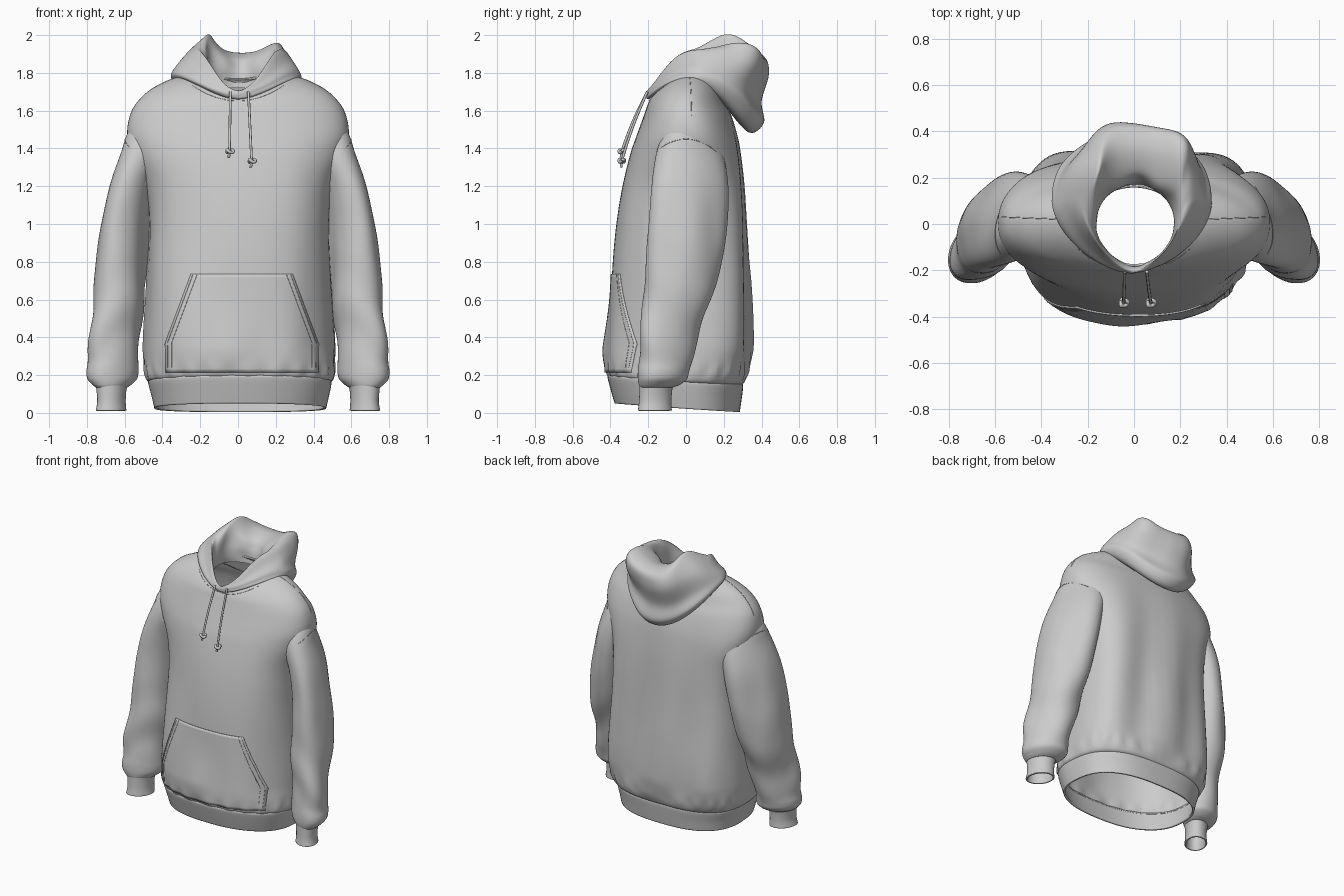
import bpy, bmesh
from math import sin, cos, pi, exp
from mathutils import Vector, noise
from mathutils.bvhtree import BVHTree

if "Cube" in bpy.data.objects:
    bpy.data.objects.remove(bpy.data.objects["Cube"])


def spow(v, e):
    return (1 if v >= 0 else -1) * abs(v) ** e


def finish(name, bm, thick=0, mirror=False):
    me = bpy.data.meshes.new(name)
    bm.to_mesh(me)
    bm.free()
    for p in me.polygons:
        p.use_smooth = True
    ob = bpy.data.objects.new(name, me)
    bpy.context.collection.objects.link(ob)
    if thick:
        m = ob.modifiers.new("Thickness", 'SOLIDIFY')
        m.thickness, m.offset = thick, -1
    if mirror:
        ob.modifiers.new("Mirror", 'MIRROR').use_mirror_merge = False
    return ob


def smooth_rings(rings, k):
    """Catmull-Rom interpolation of ring parameters; yields (index, ring)."""
    n = len(rings)
    for i in range(n - 1):
        quad = [rings[max(0, min(n - 1, i + d))] for d in (-1, 0, 1, 2)]
        for s in range(k + (i == n - 2)):
            t = s / k
            yield i + t, [0.5 * (2 * b + (c - a) * t + (2 * a - 5 * b + 4 * c - d) * t * t
                                 + (3 * b - a - 3 * c + d) * t ** 3) for a, b, c, d in zip(*quad)]


def loft(name, rings, k=6, seg=96, front_n=None, fold=None, shear=0, thick=0.01,
         mirror=False, cut=None):
    """Ring = centre x, half width, front y, back y, z front / side / back, roundness."""
    bm = bmesh.new()
    rows = []
    for i, (cx, hw, yf, yb, zf, zs, zb, n) in smooth_rings(rings, k):
        row = []
        for j in range(seg):
            a = 2 * pi * j / seg
            if a > pi:
                a -= 2 * pi
            e = 2 / (front_n if front_n and cos(a) < 0 else n)
            c = spow(cos(a), e)
            v = Vector((cx + hw * spow(sin(a), e) - shear * (yb - yf) / 2 * c,
                        (yf + yb) / 2 + (yb - yf) / 2 * c,
                        zs + (zb - zf) / 2 * c + ((zb + zf) / 2 - zs) * c * c))
            if fold:
                out, up = fold(i, a, v)
                v += Vector((sin(a), cos(a), 0)) * out + Vector((0, 0, up))
            row.append(bm.verts.new(v))
        rows.append(row)
    for r, q in zip(rows, rows[1:]):
        for j in range(seg):
            m = (j + 1) % seg
            bm.faces.new((r[j], q[j], q[m], r[m]))
    bm.normal_update()
    if cut:  # remove what lies hidden inside another shell
        hidden = []
        for v in bm.verts:
            loc, nor = cut.find_nearest(v.co)[:2]
            if (v.co - loc).dot(nor) < -0.03:
                hidden.append(v)
        bmesh.ops.delete(bm, geom=hidden, context='VERTS')
    tree = BVHTree.FromBMesh(bm)
    return finish(name, bm, thick, mirror), tree


def tube(name, pts, radius):
    cu = bpy.data.curves.new(name, 'CURVE')
    cu.dimensions = '3D'
    cu.bevel_depth, cu.bevel_resolution, cu.use_fill_caps = radius, 2, True
    sp = cu.splines.new('POLY')
    sp.points.add(len(pts) - 1)
    for p, co in zip(sp.points, pts):
        p.co = (*co, 1)
    sp.use_smooth = True
    ob = bpy.data.objects.new(name, cu)
    bpy.context.collection.objects.link(ob)


def project(tree, start, direction):
    return tree.ray_cast(Vector(start), Vector(direction))[0]


def line(a, b, n=24):
    return [[p + (q - p) * i / n for p, q in zip(a, b)] for i in range(n + 1)]


# Body: open shell from hem gather to neckline
def body_fold(i, a, v):
    low = max(0, min(1, (1.6 - v.z) / 0.9)) * min(1, max(0, (v.z - 0.17) * 6))
    back = max(0, cos(a)) ** 0.5
    d = 0.02 * sin(15 * v.x + 1 + 1.2 * v.z) * back
    d += 0.025 * noise.noise(Vector((v.x * 3.5, v.y * 3.5, v.z * 1.3)))
    if v.y < 0:  # front drape swells at the middle
        d += 0.035 * exp(-((v.x + .02) / .13) ** 2) * exp(-((v.z - .3) / .25) ** 2)
    pucker = 0.006 * sin(23 * a) * exp(-((v.z - 0.22) / 0.04) ** 2)
    return d * low + pucker, 0


body, body_tree = loft("body", [
    (.01, .472, -.405, .292, .19, .16, .145, 2.7),
    (.01, .495, -.415, .312, .21, .18, .17, 2.9),
    (.01, .503, -.418, .325, .27, .25, .24, 3.1),
    (.01, .50, -.412, .33, .4, .4, .4, 3.2),
    (.01, .485, -.395, .325, .7, .7, .7, 3.2),
    (.01, .478, -.365, .316, 1.0, 1.0, 1.0, 3.2),
    (.005, .50, -.335, .305, 1.2, 1.2, 1.2, 3.0),
    (0, .56, -.298, .288, 1.36, 1.36, 1.36, 2.7),
    (0, .587, -.268, .272, 1.45, 1.47, 1.46, 2.4),
    (0, .572, -.235, .245, 1.54, 1.575, 1.56, 2.2),
    (0, .53, -.214, .218, 1.60, 1.65, 1.63, 2),
    (0, .455, -.202, .195, 1.635, 1.715, 1.70, 2),
    (0, .335, -.19, .178, 1.66, 1.768, 1.75, 2),
    (0, .2, -.18, .165, 1.675, 1.79, 1.77, 2)], front_n=2.35, fold=body_fold)

# Ribbed hem band
loft("hem_band", [
    (.012, .455, -.378, .285, .05, .025, .004, 2.6),
    (.012, .470, -.398, .295, .12, .09, .075, 2.6),
    (.01, .485, -.415, .303, .185, .155, .14, 2.7),
    (.01, .482, -.412, .300, .2, .17, .155, 2.7)], front_n=2.35, thick=0.014)


# Sleeves and cuffs, mirrored
def sleeve_fold(i, a, v):
    fade = min(1, max(0, (v.z - 0.15) * 8)) * max(0, min(1, (1.45 - v.z) * 3))
    d = 0.007 * sin(18 * v.z + 3 * sin(a + 0.6)) * exp(-((v.z - 0.45) / 0.3) ** 2)
    return (d + 0.022 * noise.noise(Vector((v.x * 5, v.y * 5, v.z * 2)))) * fade, 0


def round_rings(table, n=2.1):
    return [(cx, rx, cy - ry, cy + ry, z, z, z, n) for cx, cy, z, rx, ry in table]


sleeve, sleeve_tree = loft("sleeve", round_rings([
    (.67, -.155, .135, .08, .088), (.668, -.14, .15, .10, .11), (.667, -.125, .18, .126, .13),
    (.667, -.12, .22, .132, .136), (.662, -.112, .28, .127, .142), (.653, -.095, .4, .132, .155),
    (.632, -.05, .6, .134, .178), (.61, -.01, .8, .134, .195), (.585, .01, 1.0, .125, .203),
    (.548, .018, 1.2, .116, .197), (.487, .018, 1.37, .125, .175), (.455, .01, 1.48, .125, .13),
    (.41, .01, 1.57, .10, .09)]), seg=72, fold=sleeve_fold, shear=.25, mirror=True,
    cut=body_tree)
loft("cuff", round_rings([
    (.672, -.165, .012, .079, .090), (.67, -.163, .06, .073, .086),
    (.67, -.16, .12, .077, .087), (.669, -.155, .155, .085, .092)]),
    seg=48, shear=.2, mirror=True)


# Hood lying down around the neck
def hood_fold(i, a, v):
    rim = exp(-((i - 5.7) / 1.7) ** 2)
    left, right = exp(-((a + 0.95) / .5) ** 2), exp(-((a - .85) / .3) ** 2)
    sides = exp(-((abs(a) - 2.1) / .45) ** 2)
    outer = exp(-((i - 3.5) / 1.8) ** 2) * max(0, cos(a))
    out = 0.04 * right * rim + 0.014 * sin(5 * a + i * .8) * outer
    out -= 0.05 * left * exp(-((i - 5.2) / 1.1) ** 2)
    out += 0.012 * sin(6 * a + 1) * exp(-((i - 7.5) / 1.0) ** 2) * max(0, cos(a * .6))
    return out, (0.072 * left + 0.03 * right + 0.04 * sides) * rim


loft("hood", [
    (0, .27, -.195, .21, 1.66, 1.74, 1.62, 2),
    (0, .325, -.208, .33, 1.665, 1.755, 1.485, 2),
    (-.01, .345, -.213, .405, 1.68, 1.785, 1.535, 2.1),
    (-.01, .325, -.213, .39, 1.69, 1.825, 1.65, 2.2),
    (-.005, .285, -.21, .435, 1.70, 1.875, 1.79, 2.4),
    (0, .245, -.207, .425, 1.705, 1.91, 1.875, 2.4),
    (0, .21, -.20, .33, 1.705, 1.91, 1.905, 2.3),
    (.005, .185, -.192, .22, 1.695, 1.88, 1.875, 2.1),
    (.005, .172, -.187, .18, 1.685, 1.82, 1.82, 2),
    (.005, .17, -.184, .17, 1.67, 1.76, 1.76, 2),
    (.005, .18, -.178, .165, 1.655, 1.72, 1.72, 2)],
    front_n=1.65, fold=hood_fold, thick=0)


# Front pocket laid on the body
def pocket_half(z):
    return .405 if z < .36 else .41 - .14 * (z - .36) / .375


def on_front(x, z, lift):
    return project(body_tree, (x, -2, z), (0, 1, 0)) - Vector((0, lift, 0))


bm = bmesh.new()
NU, NV = 40, 28
grid = []
for j in range(NV + 1):
    z = .215 + (.735 - .215) * j / NV
    grid.append([bm.verts.new(on_front(.02 + pocket_half(z) * (2 * i / NU - 1), z, .007))
                 for i in range(NU + 1)])
for j in range(NV):
    for i in range(NU):
        bm.faces.new((grid[j][i], grid[j][i + 1], grid[j + 1][i + 1], grid[j + 1][i]))
finish("front_pocket", bm, 0.008)

# Stitching on pocket, neckline, shoulders and armholes
for s in (-1, 1):
    for inset in (.012, .034):
        pts = [on_front(.02 + s * (pocket_half(z) - inset), z, .007)
               for z in (.24 + .49 * i / 30 for i in range(31))]
        tube("pocket_stitch", pts, .0015)
    seam = [project(body_tree, p, (0, 0, -1)) for p in line((s * .3, .02, 3), (s * .57, .03, 3), 60)]
    tube("shoulder_seam", seam, .002)
    arc = [project(sleeve_tree, (2, y, 1.45 - 2.6 * y * y), (-1, 0, 0))
           for y in (-.13 + .29 * i / 30 for i in range(31))]
    tube("armhole_seam", [(s * p.x, p.y, p.z) for p in arc if p], .002)
tube("neck_stitch", [on_front(x, 1.652 + 1.4 * x * x, 0) for x, in line((-.24,), (.24,))], .0015)

# Drawstrings with knots and loose tails
for x0, x1, z1 in ((-.04, -.045, 1.385), (.055, .072, 1.335)):
    top, end = Vector((x0, -.205, 1.70)), Vector((x1, -.34, z1))
    pts = [top.lerp(end, t / 16) - Vector((0, .008 * sin(pi * t / 16), 0)) for t in range(17)]
    tube("drawstring", pts, .007)
    tube("drawstring_tail", [end, end + Vector((-.004, -.004, -.035))], .007)
    knot = [end + Vector((.016 * cos(t) + .004 * cos(2 * t), .014 * sin(t), .007 * sin(2 * t)))
            for t in (2 * pi * i / 24 for i in range(25))]
    tube("drawstring_knot", knot, .009)
